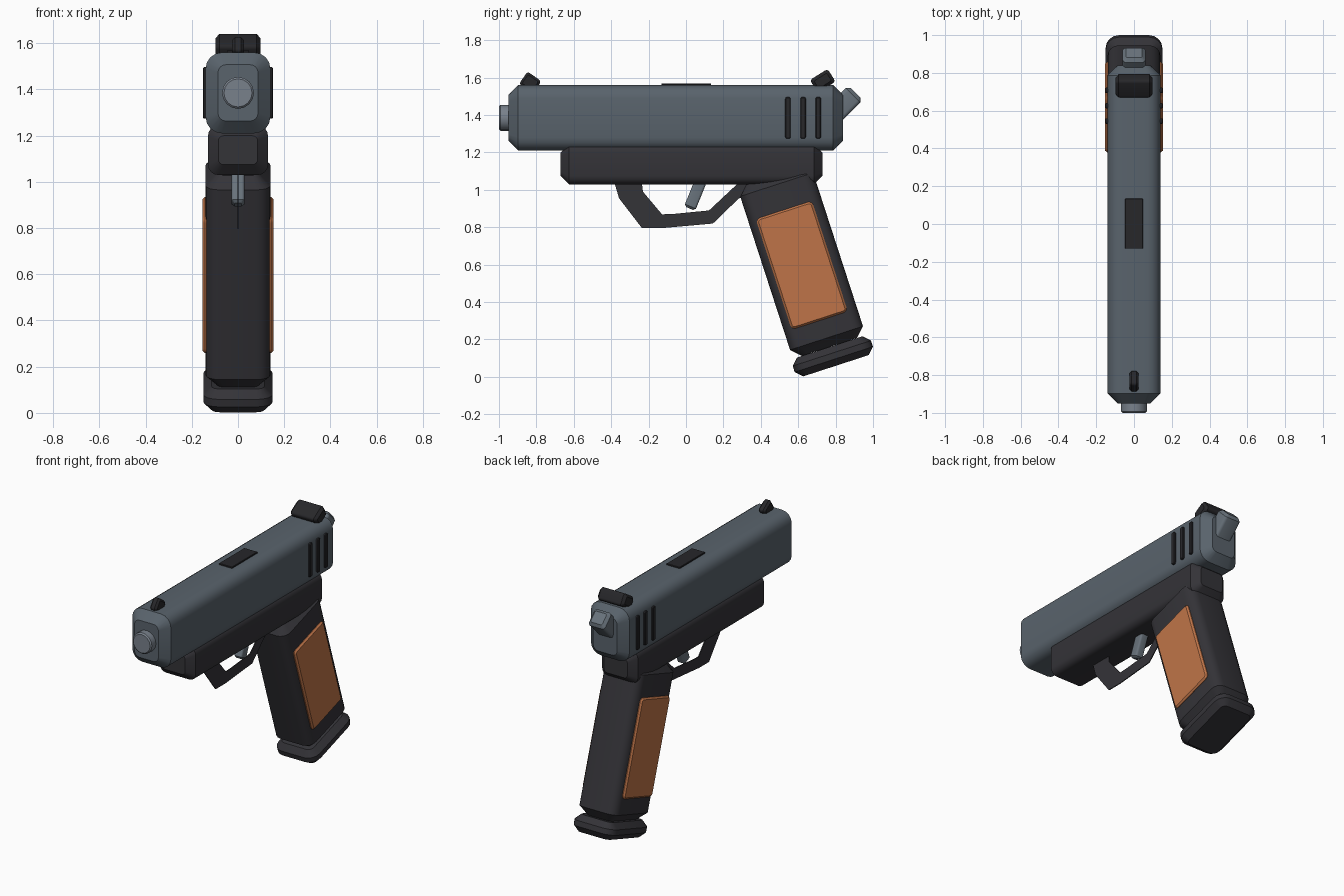
import bpy, bmesh
from math import sin, cos, pi, radians
from mathutils import Matrix

if "Cube" in bpy.data.objects:
    bpy.data.objects.remove(bpy.data.objects["Cube"], do_unlink=True)


def material(name, rgb):
    m = bpy.data.materials.new(name)
    m.use_nodes = True
    color = (*rgb, 1)
    m.diffuse_color = color
    m.node_tree.nodes["Principled BSDF"].inputs["Base Color"].default_value = color
    return m


SLIDE = material("slate grey", (0.1, 0.125, 0.15))
FRAME = material("charcoal", (0.034, 0.033, 0.039))
BLACK = material("matte black", (0.02, 0.02, 0.023))
STEEL = material("light steel", (0.19, 0.22, 0.26))
LEVER = material("mid steel", (0.14, 0.17, 0.2))
WOOD = material("warm wood", (0.52, 0.175, 0.065))


def finish(name, bm, mat, center=(0, 0, 0), tilt=0):
    """Turn a bmesh into a placed object, tilted about x in degrees."""
    bmesh.ops.recalc_face_normals(bm, faces=bm.faces)
    mesh = bpy.data.meshes.new(name)
    bm.to_mesh(mesh)
    bm.free()
    mesh.materials.append(mat)
    mesh.transform(Matrix.Translation(center) @ Matrix.Rotation(radians(tilt), 4, 'X'))
    obj = bpy.data.objects.new(name, mesh)
    bpy.context.collection.objects.link(obj)
    bpy.ops.object.select_all(action='DESELECT')
    obj.select_set(True)
    bpy.context.view_layer.objects.active = obj
    bpy.ops.object.shade_smooth_by_angle(angle=radians(32))
    return obj


def rounded_outline(w, h, r, steps=4):
    """Rounded rectangle, counter-clockwise."""
    pts = []
    for k, (sx, sy) in enumerate([(1, 1), (-1, 1), (-1, -1), (1, -1)]):
        for i in range(steps + 1):
            a = (k + i / steps) * pi / 2
            pts.append((sx * (w / 2 - r) + r * cos(a), sy * (h / 2 - r) + r * sin(a)))
    return pts


def block(name, mat, center, size, axis, radius, chamfer, tilt=0):
    """Rounded-rectangle prism along one axis with chamfered ends."""
    t = "XYZ".index(axis)
    a, b = [i for i in range(3) if i != t]
    half = size[t] / 2
    bm = bmesh.new()
    rings = []
    for pos, inset in ((-half, chamfer), (-half + chamfer, 0),
                       (half - chamfer, 0), (half, chamfer)):
        r = radius * (0.5 if inset else 1)
        ring = []
        for p, q in rounded_outline(size[a] - 2 * inset, size[b] - 2 * inset, r):
            co = [0, 0, 0]
            co[a], co[b], co[t] = p, q, pos
            ring.append(bm.verts.new(co))
        rings.append(ring)
    n = len(rings[0])
    for lo, hi in zip(rings, rings[1:]):
        for i in range(n):
            j = (i + 1) % n
            bm.faces.new((lo[i], lo[j], hi[j], hi[i]))
    bm.faces.new(rings[0])
    bm.faces.new(rings[-1])
    return finish(name, bm, mat, center, tilt)


# Slide and frame
block("slide", SLIDE, (0, -0.055, 1.385), (0.28, 1.79, 0.35), 'Y', 0.07, 0.053)
block("frame", FRAME, (0, 0.03, 1.137), (0.26, 1.4, 0.215), 'Y', 0.045, 0.045)

# Barrel end
bm = bmesh.new()
bmesh.ops.create_cone(bm, cap_ends=True, segments=16, radius1=0.069, radius2=0.069, depth=0.12,
                      matrix=Matrix.Rotation(pi / 2, 4, 'X'))
rim = [e for e in bm.edges if all(v.co.y < -0.05 for v in e.verts)]
bmesh.ops.bevel(bm, geom=rim, offset=0.008, segments=1, affect='EDGES')
finish("barrel", bm, STEEL, (0, -0.94, 1.385))

# Grip, base plate and side panels
RAKE = 18
block("grip", FRAME, (0, 0.618, 0.618), (0.28, 0.41, 0.963), 'Z', 0.06, 0.05, RAKE)
block("base_plate", FRAME, (0, 0.785, 0.11), (0.3, 0.44, 0.106), 'Z', 0.07, 0.036, RAKE)
for side, s in (("left", 1), ("right", -1)):
    block(side + "_grip_panel", WOOD, (s * 0.138, 0.619, 0.597),
          (0.03, 0.316, 0.622), 'X', 0.025, 0.01, RAKE)
    # Slide serrations
    for i in range(3):
        block(f"{side}_serration_{i + 1}", BLACK, (s * 0.141, 0.545 + 0.081 * i, 1.385),
              (0.022, 0.029, 0.222), 'X', 0.01, 0.004)

# Trigger guard: thin plate cut to the guard outline
outer = [(-0.38, 1.06), (-0.38, 1.03), (-0.358, 0.955), (-0.235, 0.795),
         (-0.134, 0.795), (0.144, 0.82), (0.278, 0.95), (0.34, 0.99)]
inner = [(-0.235, 1.06), (-0.235, 1.03), (-0.23, 0.99), (-0.128, 0.869),
         (-0.06, 0.872), (0.123, 0.89), (0.278, 1.035), (0.34, 1.06)]
bm = bmesh.new()
rows = [[bm.verts.new((-0.003, y, z)) for y, z in line] for line in (outer, inner)]
for i in range(len(outer) - 1):
    bm.faces.new((rows[0][i], rows[0][i + 1], rows[1][i + 1], rows[1][i]))
ext = bmesh.ops.extrude_face_region(bm, geom=bm.faces[:])
bmesh.ops.translate(bm, vec=(0.006, 0, 0),
                    verts=[g for g in ext["geom"] if isinstance(g, bmesh.types.BMVert)])
finish("trigger_guard", bm, FRAME)

# Trigger and hammer
block("trigger", LEVER, (0, 0.057, 0.993), (0.056, 0.064, 0.2), 'Z', 0.012, 0.012, -22)
block("hammer", LEVER, (0, 0.836, 1.448), (0.12, 0.11, 0.2), 'Z', 0.02, 0.018, -45)

# Sights and top port
block("rear_sight", BLACK, (0, 0.731, 1.583), (0.194, 0.112, 0.08), 'X', 0.016, 0.016, 32)
block("front_sight", BLACK, (0, -0.833, 1.574), (0.05, 0.09, 0.08), 'X', 0.015, 0.012, -35)
block("ejection_port", BLACK, (0, 0.002, 1.56), (0.096, 0.265, 0.018), 'Z', 0.004, 0.002)
